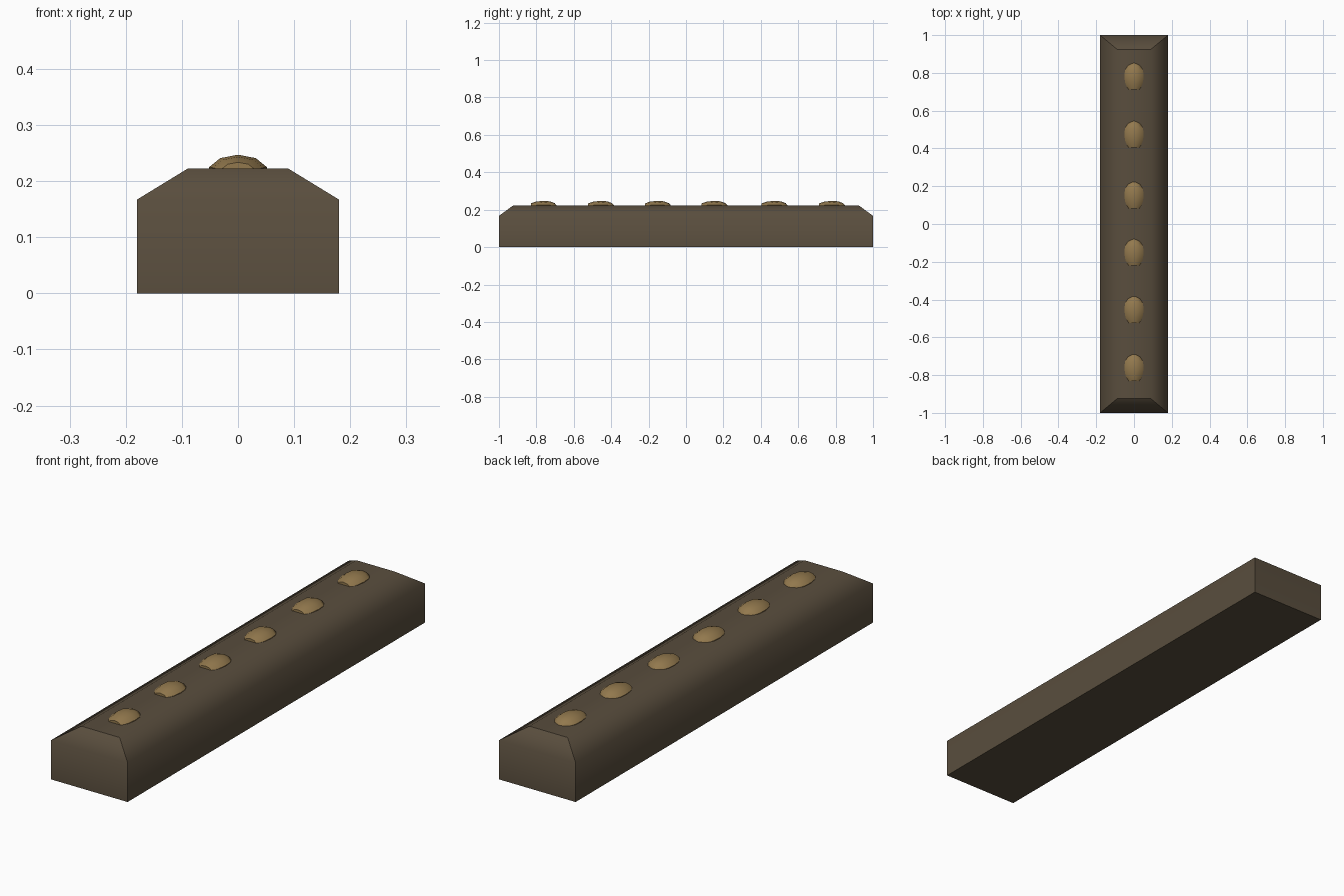
import bpy, bmesh
from math import sin, cos, pi, radians

if "Cube" in bpy.data.objects:
    bpy.data.objects.remove(bpy.data.objects["Cube"])


def material(name, rgb):
    m = bpy.data.materials.new(name)
    m.diffuse_color = (*rgb, 1)
    m.use_nodes = True
    m.node_tree.nodes["Principled BSDF"].inputs["Base Color"].default_value = m.diffuse_color
    return m


def finish(bm, name, mat, angle):
    bmesh.ops.recalc_face_normals(bm, faces=bm.faces)
    me = bpy.data.meshes.new(name)
    bm.to_mesh(me)
    bm.free()
    me.materials.append(mat)
    ob = bpy.data.objects.new(name, me)
    bpy.context.collection.objects.link(ob)
    bpy.ops.object.select_all(action='DESELECT')
    bpy.context.view_layer.objects.active = ob
    ob.select_set(True)
    bpy.ops.object.shade_smooth_by_angle(angle=radians(angle))
    return ob


def loft(bm, rings, cap_start=True, cap_end=True):
    loops = [[bm.verts.new(p) for p in ring] for ring in rings]
    n = len(loops[0])
    for a, b in zip(loops, loops[1:]):
        for i in range(n):
            j = (i + 1) % n
            bm.faces.new((a[i], a[j], b[j], b[i]))
    if cap_start:
        bm.faces.new(loops[0])
    if cap_end:
        bm.faces.new(loops[-1])
    return loops


bar_mat = material("dark_brown", (0.10, 0.075, 0.047))
stud_mat = material("dull_gold", (0.29, 0.19, 0.075))

# Bar with sloped top edges
bm = bmesh.new()
levels = [(0.18, 1.0, 0), (0.18, 1.0, 0.167), (0.09, 0.925, 0.222)]
loft(bm, [[(sx * x, sy * y, z) for sx, sy in ((-1, -1), (1, -1), (1, 1), (-1, 1))]
          for x, y, z in levels])
bar = finish(bm, "bar", bar_mat, 60)

# Keep hips and the end edges of the flat top crisp
for e in bar.data.edges:
    a, b = (bar.data.vertices[i].co for i in e.vertices)
    hip = abs(a.z - b.z) > 0.01
    end = min(a.z, b.z) > 0.2 and abs(a.y - b.y) < 0.01
    if hip or end:
        e.use_edge_sharp = True

# Row of half-sunk oval studs, blunt at the front and rounded at the back
profile = [(-0.07, 0.58), (-0.042, 0.88), (-0.005, 1.0),
           (0.032, 0.93), (0.058, 0.62), (0.073, 0.12)]
for k, y0 in enumerate((-0.76, -0.453, -0.15, 0.153, 0.475, 0.782)):
    bm = bmesh.new()
    loft(bm, [[(0.054 * s * sin(2 * pi * i / 10), y0 + t,
                0.215 + 0.032 * s * cos(2 * pi * i / 10)) for i in range(10)]
              for t, s in profile])
    finish(bm, f"stud_{k + 1}", stud_mat, 35)
